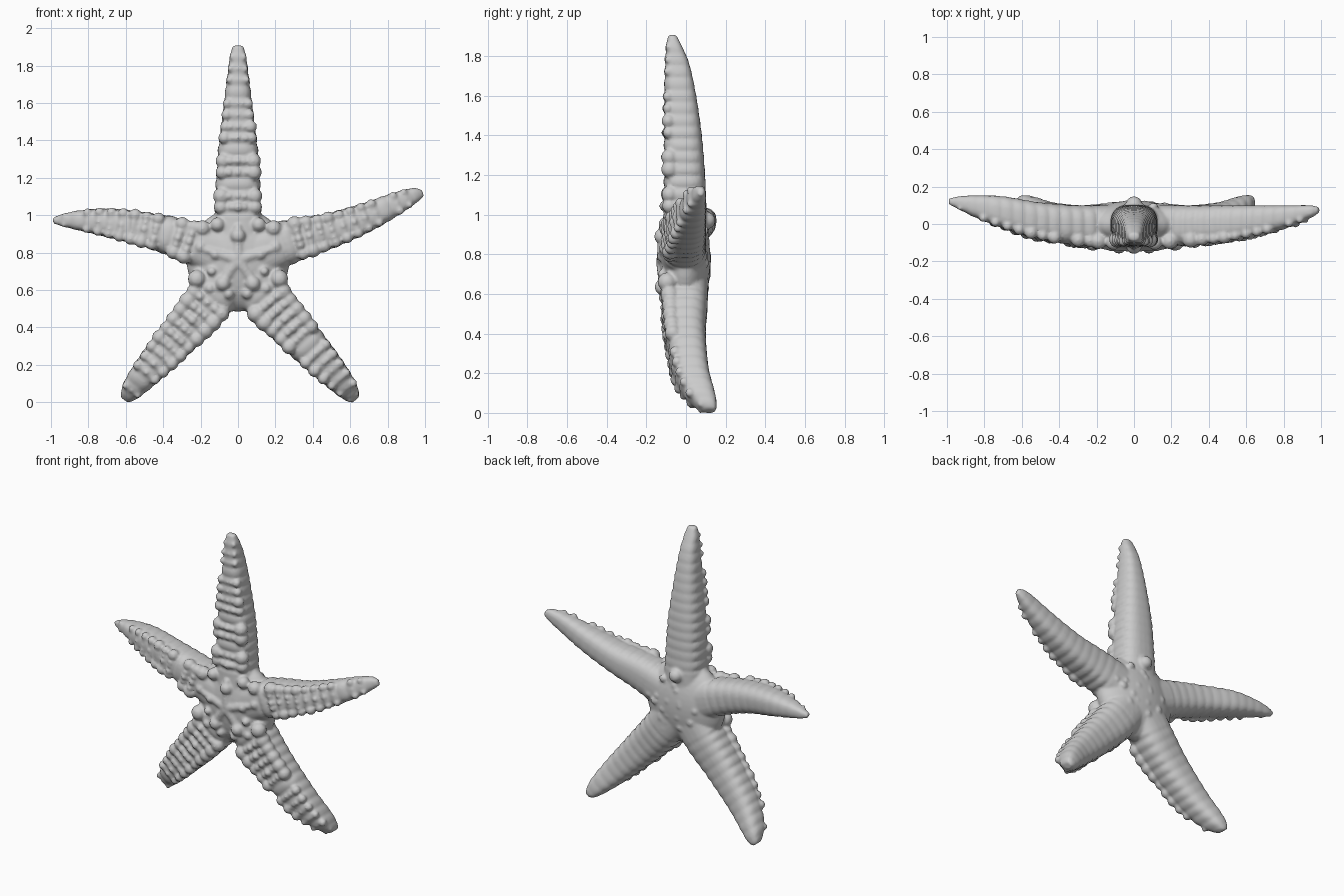
import bpy, bmesh, math, random
from mathutils import Vector, Matrix

if "Cube" in bpy.data.objects:
    bpy.data.objects.remove(bpy.data.objects["Cube"])

random.seed(4)
bm = bmesh.new()

# Arm stations: x, z, half width, front y, back y
ARMS = {
    "top": [(0, .76, .14, -.13, .11), (0, 1.0, .128, -.115, .105), (0, 1.3, .112, -.112, .09),
            (0, 1.55, .083, -.112, .06), (0, 1.75, .058, -.107, .02), (0, 1.86, .042, -.1, -.025),
            (0, 1.907, .026, -.088, -.05)],
    "right": [(0, .76, .14, -.13, .11), (.28, .86, .118, -.115, .10), (.5, .92, .095, -.095, .10),
              (.7, .995, .078, -.055, .10), (.85, 1.065, .06, -.01, .10), (.94, 1.105, .042, .03, .10),
              (.99, 1.115, .018, .06, .09)],
    "left": [(0, .76, .14, -.13, .11), (-.28, .865, .112, -.115, .10), (-.5, .925, .094, -.085, .115),
             (-.7, .96, .078, -.025, .148), (-.85, .972, .054, .035, .153), (-.94, .973, .033, .08, .147),
             (-.99, .972, .015, .105, .135)],
    "low_left": [(0, .76, .14, -.13, .11), (-.14, .56, .13, -.115, .11), (-.28, .395, .115, -.1, .10),
                 (-.44, .215, .091, -.068, .115), (-.54, .1, .068, -.015, .145), (-.585, .042, .048, .04, .155),
                 (-.608, .012, .022, .09, .148)],
}
ARMS["low_right"] = [(-x * 1.035, z, w, f, b) for x, z, w, f, b in ARMS["low_left"]]


def sample(st, t):
    # Catmull-Rom through the stations
    n = len(st) - 1
    i = min(int(t * n), n - 1)
    u = t * n - i
    p = [st[max(0, min(n, i + k))] for k in (-1, 0, 1, 2)]
    return [.5 * (2 * b + (c - a) * u + (2 * a - 5 * b + 4 * c - d) * u * u + (3 * b - a - 3 * c + d) * u ** 3)
            for a, b, c, d in zip(*p)]


def blob(x, y, z, r, flat=1.0):
    m = Matrix.Translation((x, y, z)) @ Matrix.Diagonal((r, r * flat, r, 1))
    bmesh.ops.create_icosphere(bm, subdivisions=2, radius=1, matrix=m)


def even_samples(st, count):
    # Samples evenly spaced along the arm, with distance and side direction
    raw = [sample(st, k / 400) for k in range(401)]
    d = [0]
    for a, b in zip(raw, raw[1:]):
        d.append(d[-1] + math.hypot(b[0] - a[0], b[1] - a[1]))
    out, j = [], 0
    for k in range(count):
        s = d[-1] * k / (count - 1)
        while j < 399 and d[j + 1] < s:
            j += 1
        a, b = raw[max(0, j - 6)], raw[min(400, j + 6)]
        t = Vector((b[0] - a[0], 0, b[1] - a[1])).normalized()
        out.append((s, raw[min(j + (k > 0), 400)], Vector((t.z, 0, -t.x))))
    return out


def power(v, e):
    return math.copysign(abs(v) ** e, v)


def build_arm(st):
    # Ribbed tapering tube
    rings, sides, pitch = [], 32, .062
    for s, (x, z, w, f, b), side in even_samples(st, 170):
        rib = abs(math.sin(math.pi * s / pitch)) ** .7
        k = .93 + .085 * rib if s > .22 else 1
        c, h = Vector((x, (f + b) / 2, z)), (b - f) / 2
        ring = []
        for i in range(sides):
            a = math.tau * i / sides
            ca, sa = math.cos(a), math.sin(a)
            kk = k if sa < .6 else 1 + (k - 1) * .4
            ring.append(bm.verts.new(c + side * (power(ca, .75) * w * kk) + Vector((0, power(sa, .75) * h * kk, 0))))
        rings.append(ring)
    for r, q in zip(rings, rings[1:]):
        for i in range(sides):
            j = (i + 1) % sides
            bm.faces.new((r[i], r[j], q[j], q[i]))
    bm.faces.new(rings[0][::-1])
    bm.faces.new(rings[-1])
    # Knobs: a large row on each shoulder, small ones down the middle
    for s, (x, z, w, f, b), side in even_samples(st, 600):
        n = s / pitch - .5
        if s < .25 or w < .035 or abs(n - round(n)) > .0125:
            continue
        for sg in (-1, 1):
            r = w * random.uniform(.3, .4)
            p = Vector((x, f + w * .25, z)) + side * (sg * w * .72)
            blob(*p, r)
            q = Vector((x, f + .007, z)) + side * (sg * w * random.uniform(.25, .42))
            blob(*q, w * random.uniform(.13, .2))
        blob(x, f + .004, z, w * random.uniform(.14, .22))


for stations in ARMS.values():
    build_arm(stations)

# Central disc
m = Matrix.Translation((0, -.005, .76)) @ Matrix.Diagonal((.275, .13, .275, 1))
bmesh.ops.create_uvsphere(bm, u_segments=48, v_segments=24, radius=1, matrix=m)

# Knobs around the disc and the raised star ridges
for sx in (-1, 1):
    for x, z, r in [(.19, .93, .045), (.11, .95, .04), (.22, .66, .05), (.08, .635, .042), (.15, .61, .03),
                    (.12, .79, .03), (.2, .83, .035), (.05, .58, .03), (.28, .92, .04), (.14, .7, .025)]:
        blob(sx * x, -.118 + .25 * max(0, math.hypot(x, z - .76) - .15), z, r)
blob(0, -.12, .89, .042)
for k in range(5):
    a = math.pi / 2 + math.tau * k / 5
    for i in range(8):
        d = .02 + i * .022
        blob(math.cos(a) * d, -.115, .76 + math.sin(a) * d, .036 - i * .002)

# Low bumps on the back
blob(0, .105, .97, .045)
for _ in range(26):
    a, d = random.uniform(0, math.tau), random.uniform(.03, .22)
    blob(math.cos(a) * d, .118 - .1 * d, .76 + math.sin(a) * d, random.uniform(.015, .026), .6)

me = bpy.data.meshes.new("starfish")
bm.to_mesh(me)
bm.free()
star = bpy.data.objects.new("starfish", me)
bpy.context.collection.objects.link(star)

# Fuse everything into one skin and soften it
rm = star.modifiers.new("fuse", "REMESH")
rm.mode, rm.voxel_size, rm.use_smooth_shade = "VOXEL", .009, True
sm = star.modifiers.new("soften", "SMOOTH")
sm.factor, sm.iterations = .5, 3
